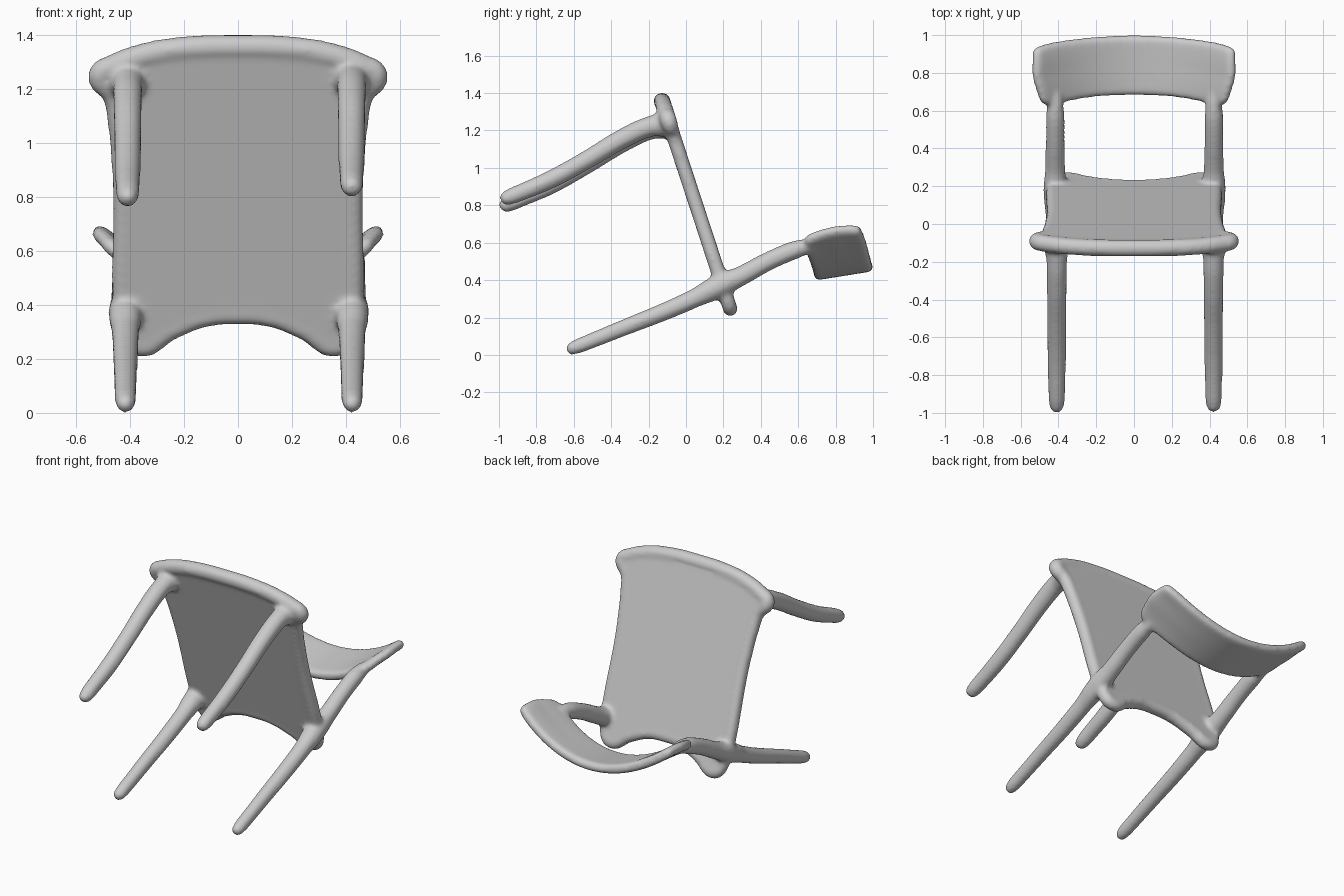
import bpy, bmesh
from mathutils import Vector

if "Cube" in bpy.data.objects:
    bpy.data.objects.remove(bpy.data.objects["Cube"])

PAD = 0.004          # allowance for shrinkage when the parts are blended
chair_bm = bmesh.new()


def collect(obj):
    """Add a finished part to the blended chair and drop the separate copy."""
    bpy.context.view_layer.update()
    deps = bpy.context.evaluated_depsgraph_get()
    mesh = bpy.data.meshes.new_from_object(obj.evaluated_get(deps))
    chair_bm.from_mesh(mesh)
    bpy.data.objects.remove(obj)
    bpy.data.meshes.remove(mesh)


def part(name, bm):
    mesh = bpy.data.meshes.new(name)
    bm.to_mesh(mesh)
    bm.free()
    obj = bpy.data.objects.new(name, mesh)
    bpy.context.collection.objects.link(obj)
    return obj


def tube(name, pts, radii, closed=False):
    """Smooth round tube through the points, with a radius for each point."""
    cu = bpy.data.curves.new(name, 'CURVE')
    cu.dimensions = '3D'
    cu.bevel_depth = 1.0
    cu.bevel_resolution = 4
    cu.resolution_u = 6
    cu.use_fill_caps = not closed
    sp = cu.splines.new('BEZIER')
    sp.bezier_points.add(len(pts) - 1)
    sp.use_cyclic_u = closed
    for bp, co, r in zip(sp.bezier_points, pts, radii):
        bp.co = co
        bp.radius = r + PAD
        bp.handle_left_type = bp.handle_right_type = 'AUTO'
    obj = bpy.data.objects.new(name, cu)
    bpy.context.collection.objects.link(obj)
    collect(obj)


def seat_point(x, z):
    """Point on the tilted seat plane."""
    return Vector((x, -0.05 + 0.328 * (1.12 - z), z))


# Seat outline: right half from front centre to back centre, then mirrored
half = [(0, 1.357), (0.2, 1.35), (0.35, 1.325), (0.46, 1.285), (0.512, 1.25),
        (0.465, 1.18), (0.445, 1.08), (0.432, 0.95), (0.425, 0.8), (0.428, 0.45),
        (0.42, 0.34), (0.37, 0.247), (0.25, 0.307), (0.12, 0.357), (0, 0.366)]
loop = half + [(-x, z) for x, z in half[-2:0:-1]]
rim_pts = [seat_point(x, z) for x, z in loop]
tube("seat_rim", rim_pts, [0.042 if z > 1.2 else 0.036 for x, z in loop], closed=True)

# Seat panel, flush with its rim
bm = bmesh.new()
bm.faces.new([bm.verts.new(p) for p in rim_pts])
seat = part("seat", bm)
mod = seat.modifiers.new("thickness", 'SOLIDIFY')
mod.thickness = 0.074
mod.offset = 0
collect(seat)

# Legs: front legs, and back legs running on into the backrest posts (y, z, radius)
front_path = [(-0.99, 0.825, 0.014), (-0.975, 0.832, 0.033), (-0.93, 0.85, 0.041),
              (-0.727, 0.936, 0.046), (-0.54, 1.037, 0.047), (-0.326, 1.163, 0.05),
              (-0.19, 1.222, 0.052), (-0.12, 1.232, 0.064), (-0.085, 1.235, 0.06),
              (-0.06, 1.235, 0.02)]
back_path = [(-0.638, 0.026, 0.014), (-0.62, 0.031, 0.03), (-0.57, 0.05, 0.037),
             (-0.326, 0.148, 0.041), (-0.107, 0.235, 0.045), (0.05, 0.305, 0.048),
             (0.13, 0.345, 0.058), (0.2, 0.38, 0.06), (0.29, 0.42, 0.05),
             (0.433, 0.497, 0.047), (0.57, 0.557, 0.047), (0.65, 0.58, 0.038),
             (0.74, 0.59, 0.015)]
for side, s, drop in (("right", 1, 0.0), ("left", -1, 0.045)):
    n = len(front_path) - 1
    tube("front_leg_" + side,
         [(s * 0.415 + 0.006, y, z - drop * (1 - i / n)) for i, (y, z, r) in enumerate(front_path)],
         [r for y, z, r in front_path])
    tube("back_leg_" + side,
         [(s * 0.42 + 0.003, y, z) for y, z, r in back_path],
         [r for y, z, r in back_path])

# Backrest: curved panel, centre sagging below the side wings
NU, NV = 20, 8
bm = bmesh.new()
rows = []
for j in range(NV + 1):
    v = j / NV
    row = []
    for i in range(NU + 1):
        u = -1 + 2 * i / NU
        q = u * u
        low = Vector((0, 0.682 - 0.055 * q - 0.05 * q ** 3 + 0.055 * q ** 6, 0.425 + 0.2 * q))
        top = Vector((0, 1.0 - 0.055 * q - 0.015 * q ** 6, 0.476 + 0.207 * q))
        p = low.lerp(top, v)
        p.z += 0.1 * v * (1 - v) * q
        p.x = u * (0.492 + 0.045 * min(1, v * 2))
        row.append(bm.verts.new(p))
    rows.append(row)
for a, b in zip(rows, rows[1:]):
    for i in range(NU):
        bm.faces.new((a[i], a[i + 1], b[i + 1], b[i]))
back = part("backrest", bm)
mod = back.modifiers.new("thickness", 'SOLIDIFY')
mod.thickness = 0.058
mod.offset = 0
back.modifiers.new("rounding", 'SUBSURF').levels = 2
collect(back)

# Chair: blend all the parts into one soft, continuous surface
chair = part("chair", chair_bm)
mod = chair.modifiers.new("blend", 'REMESH')
mod.mode = 'VOXEL'
mod.voxel_size = 0.012
mod.use_smooth_shade = True
mod = chair.modifiers.new("soften", 'SMOOTH')
mod.factor = 0.5
mod.iterations = 10
